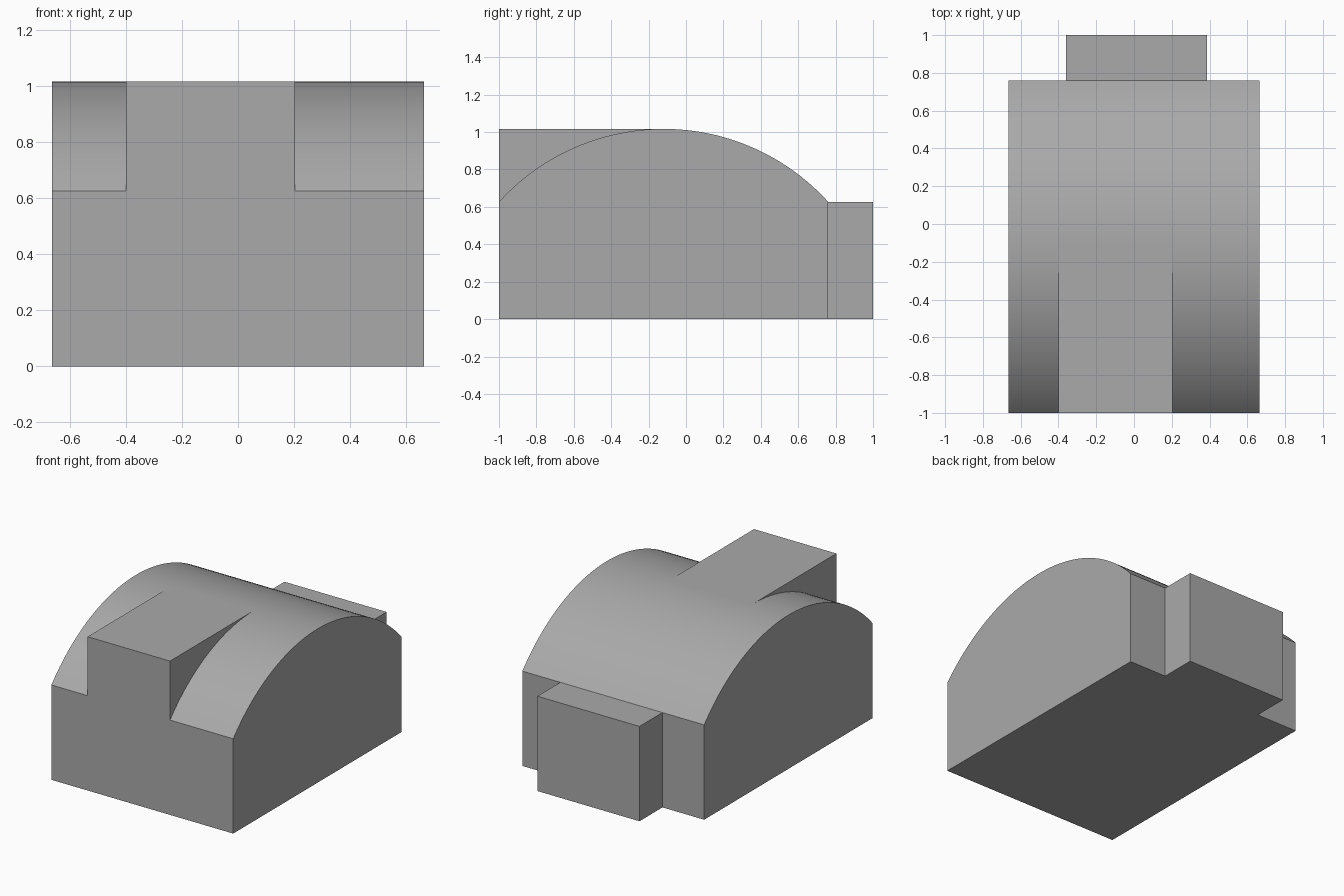
import bpy, bmesh, math

if "Cube" in bpy.data.objects:
    bpy.data.objects.remove(bpy.data.objects["Cube"])

gray = bpy.data.materials.new("plain gray")
gray.diffuse_color = (0.4, 0.4, 0.4, 1)
gray.use_nodes = True
gray.node_tree.nodes["Principled BSDF"].inputs["Base Color"].default_value = gray.diffuse_color

HALF_W = 0.665                    # half width of the body
FRONT, BACK, END = -1.0, 0.76, 1.0
SHOULDER, TOP = 0.627, 1.017      # start and crown of the arched roof


def prism(name, profile, x0, x1):
    """Extrude a closed (y, z) profile from x0 to x1."""
    bm = bmesh.new()
    face = bm.faces.new([bm.verts.new((x0, y, z)) for y, z in profile])
    ext = bmesh.ops.extrude_face_region(bm, geom=[face])
    moved = [v for v in ext["geom"] if isinstance(v, bmesh.types.BMVert)]
    bmesh.ops.translate(bm, verts=moved, vec=(x1 - x0, 0, 0))
    bmesh.ops.recalc_face_normals(bm, faces=bm.faces)
    mesh = bpy.data.meshes.new(name)
    bm.to_mesh(mesh)
    bm.free()
    mesh.materials.append(gray)
    obj = bpy.data.objects.new(name, mesh)
    bpy.context.collection.objects.link(obj)
    return obj


def box(name, x0, x1, y0, y1, z0, z1):
    return prism(name, [(y0, z0), (y1, z0), (y1, z1), (y0, z1)], x0, x1)


# Arched body: flat base and walls under a circular roof
mid, half, rise = (FRONT + BACK) / 2, (BACK - FRONT) / 2, TOP - SHOULDER
radius = (half ** 2 + rise ** 2) / (2 * rise)
sweep = math.asin(half / radius)
STEPS = 48
arc = []
for i in range(STEPS + 1):
    a = sweep * (1 - 2 * i / STEPS)
    arc.append((mid + radius * math.sin(a), TOP - radius + radius * math.cos(a)))
body = prism("arched_body", [(FRONT, 0), (BACK, 0)] + arc, -HALF_W, HALF_W)

# Flat-topped block running from the front into the crown of the roof
box("front_raised_block", -0.4, 0.203, FRONT, mid, SHOULDER, TOP)

# Low block on the back wall
box("back_block", -0.36, 0.387, BACK, END, 0, SHOULDER)

# Smooth roof, crisp edges elsewhere
bpy.ops.object.select_all(action='DESELECT')
body.select_set(True)
bpy.context.view_layer.objects.active = body
bpy.ops.object.shade_smooth_by_angle(angle=math.radians(20))
